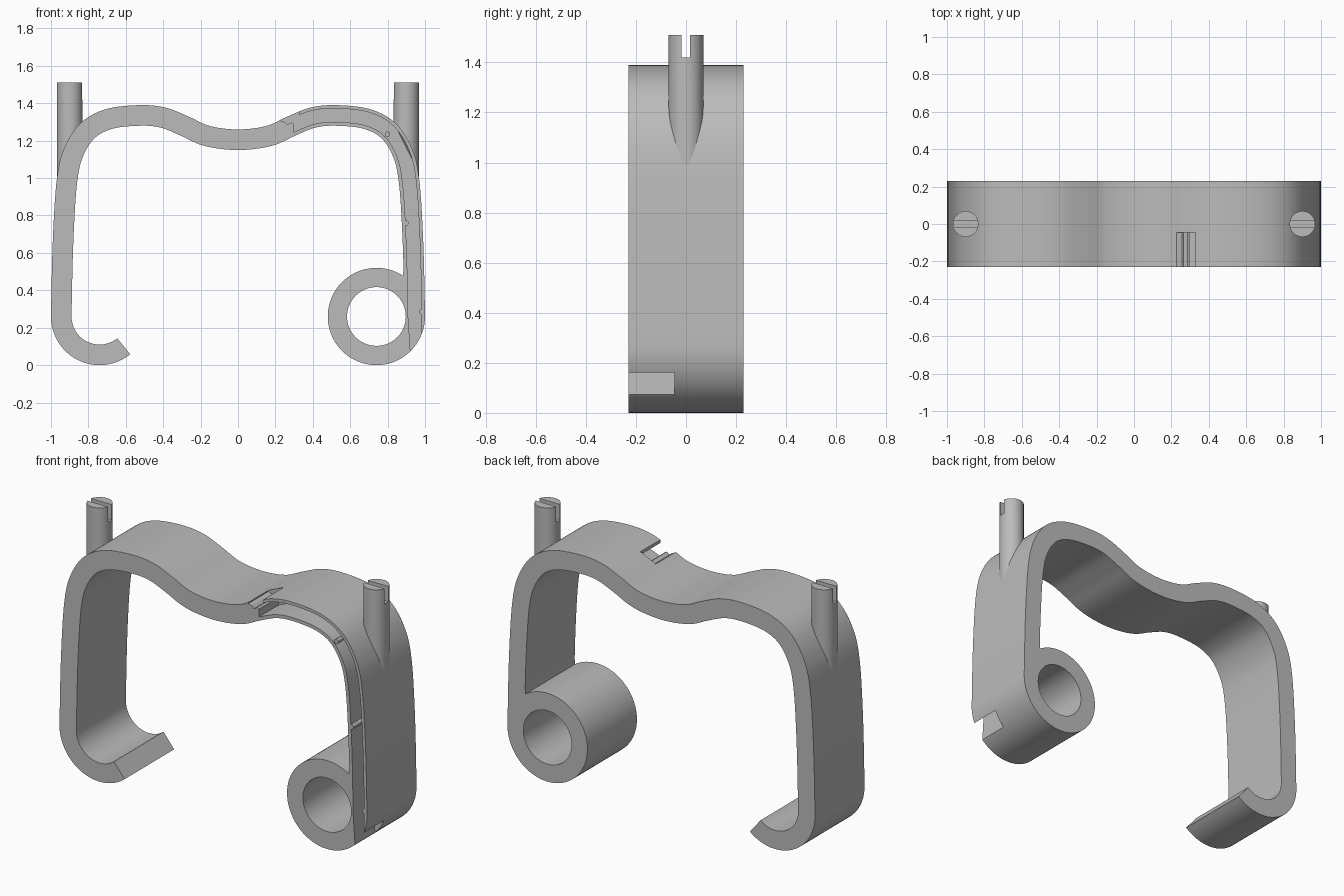
import bpy, bmesh, math
from mathutils import Vector

if "Cube" in bpy.data.objects:
    bpy.data.objects.remove(bpy.data.objects["Cube"])

HALF = 0.23          # half width of the clip
FLOOR = -0.045       # bottom of the front channel
THICK = 0.11
RING = Vector((0.74, 0.26))
R_OUT, R_BORE = 0.26, 0.157

grey = bpy.data.materials.new("grey plastic")
grey.use_nodes = True
colour = (0.5, 0.5, 0.5, 1)
grey.diffuse_color = colour
grey.node_tree.nodes["Principled BSDF"].inputs["Base Color"].default_value = colour


def arc(centre, radius, start, end, n):
    """Points on an arc in the xz plane, angles in degrees."""
    angles = [math.radians(start + (end - start) * i / n) for i in range(n + 1)]
    return [centre + radius * Vector((math.cos(a), math.sin(a))) for a in angles]


def spline(pts, steps=8):
    """Catmull-Rom curve through the inner points of pts."""
    out = []
    for a, b, c, d in zip(pts, pts[1:], pts[2:], pts[3:]):
        for i in range(steps):
            t = i / steps
            out.append(0.5 * (2 * b + (c - a) * t + (2 * a - 5 * b + 4 * c - d) * t * t
                              + (3 * b - a - 3 * c + d) * t ** 3))
    return out + [pts[-2]]


def offset(pts, dist):
    """Shift a left-to-right curve inwards (to its right-hand side)."""
    out = []
    for i, p in enumerate(pts):
        t = (pts[min(i + 1, len(pts) - 1)] - pts[max(i - 1, 0)]).normalized()
        out.append(p + dist * Vector((t.y, -t.x)))
    return out


def prism(name, loops, y0, y1):
    """Extrude closed xz outlines (later ones are holes) along y."""
    bm = bmesh.new()
    edges = []
    for loop in loops:
        vs = [bm.verts.new((p[0], y0, p[1])) for p in loop]
        edges += [bm.edges.new((vs[i - 1], vs[i])) for i in range(len(vs))]
    bmesh.ops.triangle_fill(bm, edges=edges, use_beauty=True)
    res = bmesh.ops.extrude_face_region(bm, geom=bm.faces[:])
    moved = [g for g in res["geom"] if isinstance(g, bmesh.types.BMVert)]
    bmesh.ops.translate(bm, verts=moved, vec=(0, y1 - y0, 0))
    return finish(name, bm)


def finish(name, bm):
    bmesh.ops.recalc_face_normals(bm, faces=bm.faces[:])
    mesh = bpy.data.meshes.new(name)
    bm.to_mesh(mesh)
    bm.free()
    mesh.materials.append(grey)
    obj = bpy.data.objects.new(name, mesh)
    bpy.context.collection.objects.link(obj)
    return obj


def select(obj):
    bpy.ops.object.select_all(action="DESELECT")
    obj.select_set(True)
    bpy.context.view_layer.objects.active = obj


def cut(obj, cutter):
    mod = obj.modifiers.new("cut", "BOOLEAN")
    mod.operation, mod.solver, mod.object = "DIFFERENCE", "EXACT", cutter
    select(obj)
    bpy.ops.object.modifier_apply(modifier=mod.name)
    bpy.data.objects.remove(cutter)


# Outer curve of the band: right half, mirrored to the left
half = [Vector(p) for p in ((0.15, 1.278), (0.26, 1.327), (0.385, 1.376), (0.52, 1.39),
                            (0.70, 1.37), (0.835, 1.30), (0.925, 1.17), (0.968, 1.0),
                            (0.99, 0.67), (1.0, 0.26), (1.0, 0.1))]
mirrored = [Vector((-p.x, p.y)) for p in reversed(half)]
outer = spline(mirrored + [Vector((0, 1.26))] + half)
inner = offset(outer, THICK)

# Band with the open hook on one end and the closed ring on the other
hook = Vector((-RING.x, RING.y))
above_ring = [p for p in inner if (p - RING).length > R_OUT + 0.003]
outline = (arc(hook, R_OUT, 309, 180, 32)[:-1] + outer[:-1]
           + arc(RING, R_OUT, 0, -303, 72) + above_ring[::-1]
           + arc(hook, R_OUT - THICK, 180, 309, 32)[1:])
bore = arc(RING, R_BORE, 0, 360, 64)[:-1]
band = prism("clip_band", [outline, bore], -HALF, HALF)

# Channel in the front edge, running out through the ring
wall_out = [p for p in offset(outer, 0.018) if p.x > 0.29 and p.y > 0.32]
wall_in = [p for p in offset(outer, 0.09) if p.x > 0.29 and p.y > 0.45]
channel = (wall_out + [(0.98, 0.2), (0.98, -0.05), (0.925, -0.05), (0.922, 0.07),
                       (0.909, 0.27)] + wall_in[::-1])
cut(band, prism("channel_cutter", [channel], -0.3, FLOOR))

# Opening where the channel leaves through the top
window = [(0.228, 1.45), (0.228, 1.305), (0.25, 1.3), (0.265, 1.285), (0.285, 1.298),
          (0.31, 1.285), (0.33, 1.285), (0.325, 1.45)]
cut(band, prism("window_cutter", [window], -0.3, FLOOR))

# Small retaining ribs on the channel walls
ribs = [prism("channel_rib", [arc(Vector(c), 0.014, 0, 360, 12)[:-1]], -HALF, FLOOR)
        for c in ((0.9, 0.76), (0.982, 0.285), (0.8, 1.235))]


def outer_height(x):
    """Height of the band's outer surface at |x|."""
    for a, b in zip(outer, outer[1:]):
        if a.x <= x <= b.x and x > 0.5:
            return a.y + (b.y - a.y) * (x - a.x) / max(b.x - a.x, 1e-6)
    return 1.0


# Slotted posts whose feet follow the band
posts = []
for side, label in ((1, "left"), (-1, "right")):
    bm = bmesh.new()
    bmesh.ops.create_cone(bm, cap_ends=True, segments=48, radius1=0.069, radius2=0.069, depth=1)
    for v in bm.verts:
        v.co.x += side * 0.9
        v.co.z = 1.51 if v.co.z > 0 else outer_height(abs(v.co.x)) - 0.02
    foot = [f for f in bm.faces if len(f.verts) > 4 and f.calc_center_median().z < 1.4]
    bmesh.ops.triangulate(bm, faces=foot)
    post = finish(label + "_post", bm)
    x = side * 0.9
    slot = [(x - 0.1, 1.42), (x + 0.1, 1.42), (x + 0.1, 1.6), (x - 0.1, 1.6)]
    cut(post, prism("slot_cutter", [slot], -0.018, 0.016))
    posts.append(post)

for obj in [band] + ribs + posts:
    select(obj)
    bpy.ops.object.shade_smooth_by_angle(angle=math.radians(30))
